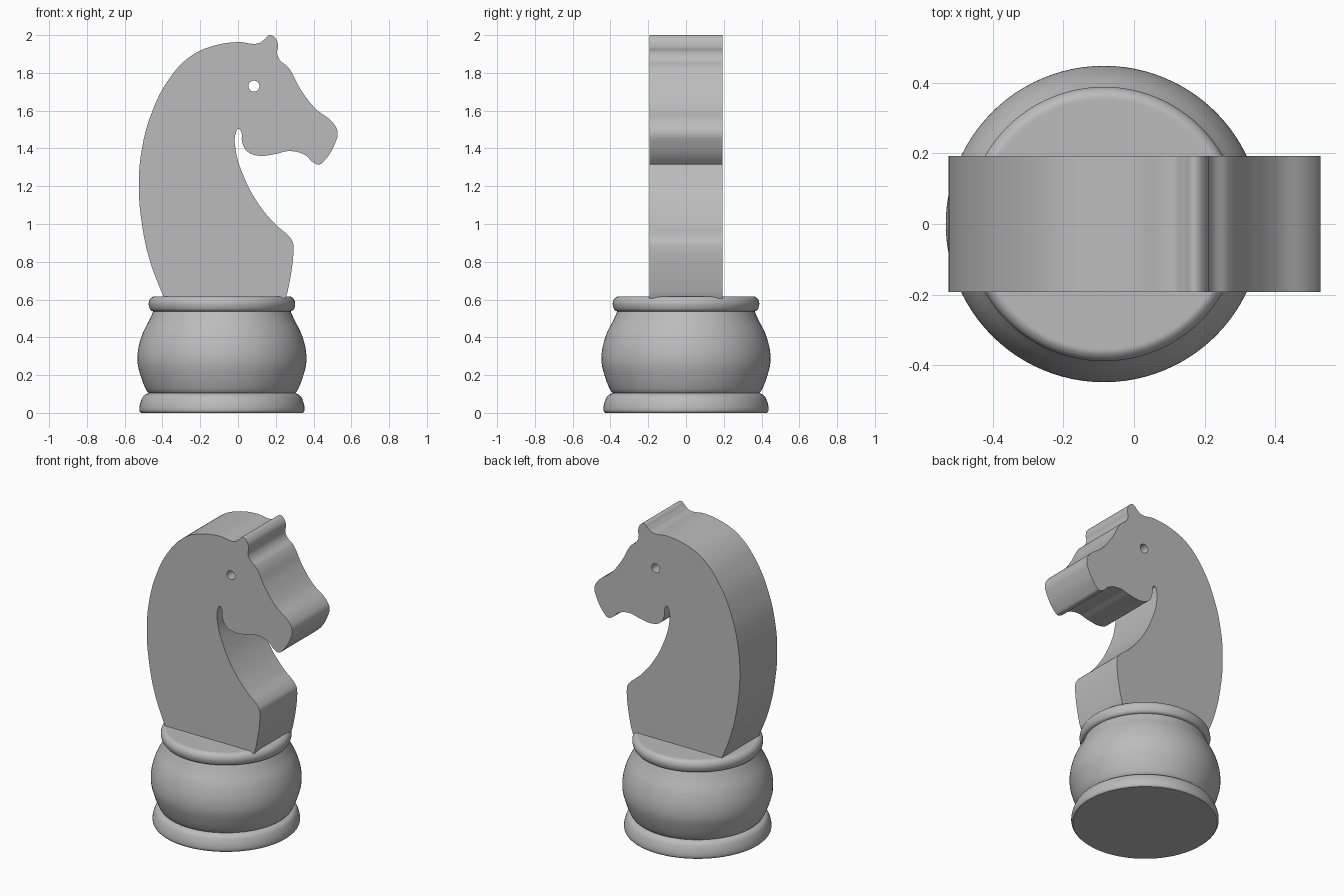
import bpy
import bmesh
import math
from mathutils import Vector

default_cube = bpy.data.objects.get("Cube")
if default_cube:
    bpy.data.objects.remove(default_cube, do_unlink=True)

BASE_X = -0.085
HALF_DEPTH = 0.193

grey = bpy.data.materials.new("plain grey")
grey.use_nodes = True
COLOUR = (0.5, 0.5, 0.5, 1)
grey.diffuse_color = COLOUR
grey.node_tree.nodes["Principled BSDF"].inputs["Base Color"].default_value = COLOUR


def activate(obj):
    bpy.ops.object.select_all(action="DESELECT")
    obj.select_set(True)
    bpy.context.view_layer.objects.active = obj


def smooth_points(points, steps=5):
    """Run a Catmull-Rom curve through an open profile."""
    pts = [Vector(p) for p in points]
    pts = [pts[0]] + pts + [pts[-1]]
    result = []
    for a, b, c, d in zip(pts, pts[1:], pts[2:], pts[3:]):
        for i in range(steps):
            t = i / steps
            result.append(0.5 * (2 * b + (c - a) * t + (2 * a - 5 * b + 4 * c - d) * t ** 2
                                 + (3 * b - a - 3 * c + d) * t ** 3))
    return result + [pts[-1]]


def lathe(name, profile, segments=96):
    """Spin a (radius, height) profile, closed flat at both ends."""
    outline = smooth_points(profile)
    bm = bmesh.new()
    rings = []
    for radius, z in outline:
        angles = [math.tau * i / segments for i in range(segments)]
        rings.append([bm.verts.new((radius * math.cos(a), radius * math.sin(a), z)) for a in angles])
    for low, high in zip(rings, rings[1:]):
        for i in range(segments):
            j = (i + 1) % segments
            bm.faces.new((low[i], low[j], high[j], high[i]))
    bm.faces.new(rings[0][::-1])
    bm.faces.new(rings[-1])
    mesh = bpy.data.meshes.new(name)
    bm.to_mesh(mesh)
    bm.free()
    obj = bpy.data.objects.new(name, mesh)
    bpy.context.collection.objects.link(obj)
    obj.location.x = BASE_X
    mesh.materials.append(grey)
    activate(obj)
    bpy.ops.object.shade_smooth_by_angle(angle=math.radians(35))
    return obj


def add_spline(curve, points, corners=()):
    spline = curve.splines.new("BEZIER")
    spline.bezier_points.add(len(points) - 1)
    spline.use_cyclic_u = True
    spline.resolution_u = 8
    for i, (bp, (x, z)) in enumerate(zip(spline.bezier_points, points)):
        bp.co = (x, z, 0)
        kind = "VECTOR" if i in corners else "AUTO"
        bp.handle_left_type = bp.handle_right_type = kind


# Turned base: foot ring, round bowl, collar ring
lathe("foot_ring", [(0.428, 0), (0.436, 0.01), (0.437, 0.03), (0.43, 0.06),
                    (0.415, 0.09), (0.39, 0.104), (0.37, 0.105)])
lathe("base_bowl", [(0.38, 0.1), (0.4, 0.12), (0.425, 0.18), (0.446, 0.26),
                    (0.443, 0.34), (0.42, 0.42), (0.385, 0.49), (0.36, 0.545)])
lathe("collar_ring", [(0.355, 0.535), (0.378, 0.545), (0.388, 0.575), (0.382, 0.6),
                      (0.365, 0.615), (0.345, 0.617)])

# Horse silhouette, listed by feature so the outline runs clockwise
neck_back = [(-0.39, 0.605), (-0.465, 0.8), (-0.51, 1.01), (-0.525, 1.21), (-0.51, 1.39),
             (-0.46, 1.58), (-0.37, 1.76), (-0.255, 1.885), (-0.14, 1.94), (0, 1.963)]
ear = [(0.11, 1.957), (0.14, 1.977), (0.17, 2), (0.2, 1.98), (0.212, 1.94), (0.207, 1.905)]
face = [(0.222, 1.868), (0.265, 1.83), (0.33, 1.715), (0.407, 1.614), (0.503, 1.535),
        (0.527, 1.487), (0.515, 1.43)]
jaw = [(0.45, 1.328), (0.43, 1.315), (0.4, 1.325), (0.355, 1.365), (0.275, 1.386),
       (0.195, 1.37), (0.105, 1.362), (0.047, 1.386), (0.022, 1.435)]
throat = [(0.016, 1.49), (0.003, 1.503), (-0.012, 1.48), (-0.012, 1.39), (0.027, 1.26),
          (0.106, 1.11), (0.196, 1)]
chest = [(0.283, 0.918), (0.293, 0.89), (0.262, 0.64), (0.25, 0.605)]
outline = neck_back + ear + face + jaw + throat + chest

curve = bpy.data.curves.new("horse_head", "CURVE")
curve.dimensions = "2D"
curve.fill_mode = "BOTH"
curve.extrude = HALF_DEPTH
add_spline(curve, outline, corners=(0, len(outline) - 1))

# Eye drilled right through the head
eye = [(0.084 + 0.029 * math.cos(a), 1.73 + 0.029 * math.sin(a))
       for a in (math.tau * i / 8 for i in range(8))]
add_spline(curve, eye)

horse = bpy.data.objects.new("horse_head", curve)
bpy.context.collection.objects.link(horse)
curve.materials.append(grey)
horse.rotation_euler.x = math.pi / 2
activate(horse)
bpy.ops.object.convert(target="MESH")
horse = bpy.context.view_layer.objects.active
bpy.ops.object.transform_apply(location=False, rotation=True, scale=False)

# Weld the caps to the walls so that the slab is one closed solid
bm = bmesh.new()
bm.from_mesh(horse.data)
bmesh.ops.remove_doubles(bm, verts=bm.verts, dist=0.0001)
bmesh.ops.recalc_face_normals(bm, faces=bm.faces)
bm.to_mesh(horse.data)
bm.free()
bpy.ops.object.shade_smooth_by_angle(angle=math.radians(35))
